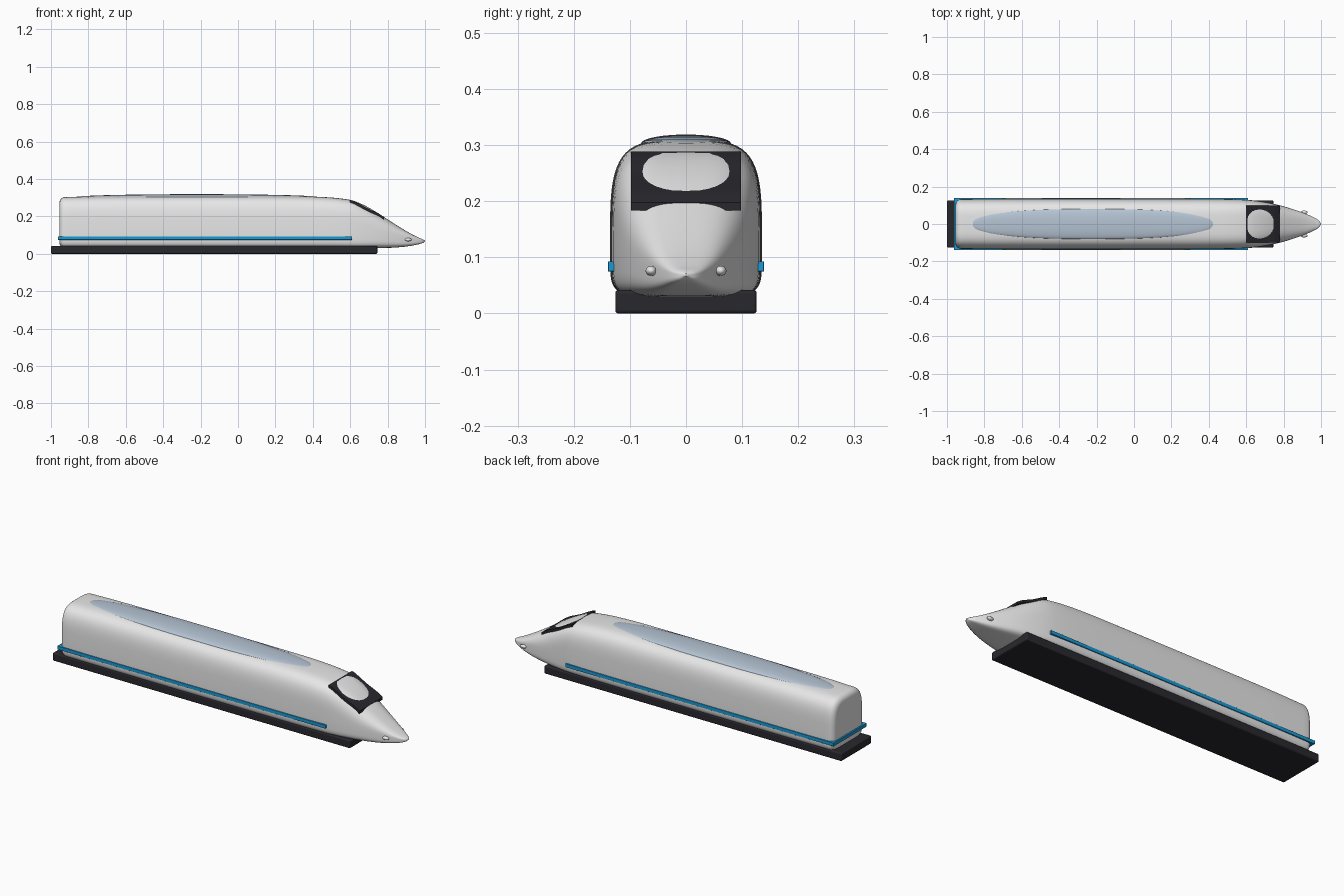
import bpy, bmesh, math
from math import cos, sin, pi

cube = bpy.data.objects.get("Cube")
if cube:
    bpy.data.objects.remove(cube, do_unlink=True)


def material(name, colour, roughness=0.45):
    m = bpy.data.materials.new(name)
    m.use_nodes = True
    m.diffuse_color = (*colour, 1)
    shader = m.node_tree.nodes["Principled BSDF"]
    shader.inputs["Base Color"].default_value = (*colour, 1)
    shader.inputs["Roughness"].default_value = roughness
    return m


white = material("body_white", (0.8, 0.8, 0.8))
dark = material("dark_trim", (0.022, 0.021, 0.027))
blue = material("stripe_blue", (0.01, 0.32, 0.66))
glass = material("roof_glass", (0.46, 0.55, 0.65))


def finish(name, bm, mat, angle=40):
    bmesh.ops.recalc_face_normals(bm, faces=bm.faces)
    mesh = bpy.data.meshes.new(name)
    bm.to_mesh(mesh)
    bm.free()
    mesh.materials.append(mat)
    obj = bpy.data.objects.new(name, mesh)
    bpy.context.collection.objects.link(obj)
    bpy.ops.object.select_all(action='DESELECT')
    obj.select_set(True)
    bpy.context.view_layer.objects.active = obj
    bpy.ops.object.shade_smooth_by_angle(angle=math.radians(angle))
    return obj


def loft(bm, rings, cap_start=True, cap_end=True):
    loops = [[bm.verts.new(p) for p in ring] for ring in rings]
    n = len(loops[0])
    for a, b in zip(loops, loops[1:]):
        for i in range(n):
            j = (i + 1) % n
            bm.faces.new((a[i], a[j], b[j], b[i]))
    if cap_start:
        bm.faces.new(loops[0])
    if cap_end:
        bm.faces.new(loops[-1])


def box(name, lo, hi, mat, bevel):
    bm = bmesh.new()
    bmesh.ops.create_cube(bm, size=1)
    for v in bm.verts:
        v.co = [(a + b) / 2 + c * (b - a) for a, b, c in zip(lo, hi, v.co)]
    obj = finish(name, bm, mat)
    mod = obj.modifiers.new("bevel", 'BEVEL')
    mod.width = bevel
    mod.segments = 3
    return obj


def power(v, e):
    return math.copysign(abs(v) ** e, v)


# Body stations: x, half width, bottom, widest height, top, squareness
STATIONS = [
    (-1.0, .132, .03, .12, .302, 4),
    (-.7, .135, .03, .12, .308, 4),
    (.3, .135, .03, .12, .308, 4),
    (.45, .134, .03, .12, .304, 4),
    (.55, .132, .03, .12, .296, 4),
    (.62, .128, .03, .115, .283, 4),
    (.7, .117, .03, .108, .247, 3.5),
    (.78, .1, .031, .1, .197, 3),
    (.86, .076, .035, .088, .146, 3),
    (.92, .054, .042, .08, .11, 3),
    (.97, .031, .052, .073, .085, 2.6),
    (.99, .017, .059, .07, .077, 2.2),
    (1.0, .003, .067, .069, .071, 2),
]


def section(x):
    """Smoothly interpolated body station at x."""
    last = len(STATIONS) - 1
    k = next((i for i in range(last) if x <= STATIONS[i + 1][0]), last - 1)
    a, b = STATIONS[k], STATIONS[k + 1]
    span = b[0] - a[0]
    t = (x - a[0]) / span

    def slope(i, c):
        p, q = STATIONS[max(i - 1, 0)], STATIONS[min(i + 1, last)]
        return (q[c] - p[c]) / (q[0] - p[0]) * span

    out = []
    for c in range(1, 6):
        m0, m1 = slope(k, c), slope(k + 1, c)
        d = b[c] - a[c]
        out.append(a[c] + t * m0 + t * t * (3 * d - 2 * m0 - m1)
                   + t ** 3 * (m0 + m1 - 2 * d))
    return out


def body_top(x, y):
    w, low, mid, top, n = section(x)
    return mid + (top - mid) * max(0, 1 - abs(y / w) ** n) ** (1 / n)


def body_ring(x, inset=0, count=64):
    w, low, mid, top, n = section(x)
    w, low, top = w - inset, low + inset, top - inset
    ring = []
    for i in range(count):
        a = 2 * pi * i / count
        e = 2 / n if sin(a) >= 0 else 2 / (n + 2)
        height = top - mid if sin(a) >= 0 else mid - low
        ring.append((x, w * power(cos(a), e), mid + height * power(sin(a), e)))
    return ring


# Body shell with rounded tail and pointed nose
R = 0.03
rings = [body_ring(-.955 + R * (1 - sin(a)), R * (1 - cos(a)))
         for a in (pi / 2 * (1 - i / 6) for i in range(7))]
rings += [body_ring(-.9 + 1.2 * i / 12) for i in range(13)]
rings += [body_ring(.3 + .7 * sin(pi / 2 * i / 48)) for i in range(1, 49)]
bm = bmesh.new()
loft(bm, rings)
finish("body_shell", bm, white, 50)

# Dark undercarriage and blue belt
box("undercarriage", (-1, -.126, 0), (.745, .126, .042), dark, .006)
box("blue_belt", (-.963, -.139, .075), (.61, .139, .093), blue, .001)

# Domed roof glass with a long rounded outline
bm = bmesh.new()
rings = []
for i in range(9):
    r = cos(pi / 2 * i / 9)
    z = .303 + .016 * sin(pi / 2 * i / 9)
    rings.append([(-.22 + .65 * r * power(cos(a), .8), .08 * r * power(sin(a), .8), z)
                  for a in (2 * pi * k / 96 for k in range(96))])
loft(bm, rings)
finish("roof_glass", bm, glass, 60)

# Windscreen frame: a bent plate that the crown of the body rises through
bm = bmesh.new()
rings = []
for i in range(25):
    x = .6 + .18 * i / 24
    opening = .08 * math.sqrt(max(0, 1 - ((x - .67) / .085) ** 2))
    z = body_top(x, opening) + .001
    rings.append([(x, -.098, z - .014), (x, .098, z - .014), (x, .098, z), (x, -.098, z)])
loft(bm, rings)
finish("windscreen_frame", bm, dark)

# Headlights
for side, label in ((1, "left"), (-1, "right")):
    bm = bmesh.new()
    bmesh.ops.create_uvsphere(bm, u_segments=24, v_segments=12, radius=1)
    for v in bm.verts:
        v.co = (.91 + .018 * v.co.x, side * .062 + .01 * v.co.y, .076 + .009 * v.co.z)
    finish(label + "_headlight", bm, white, 60)
